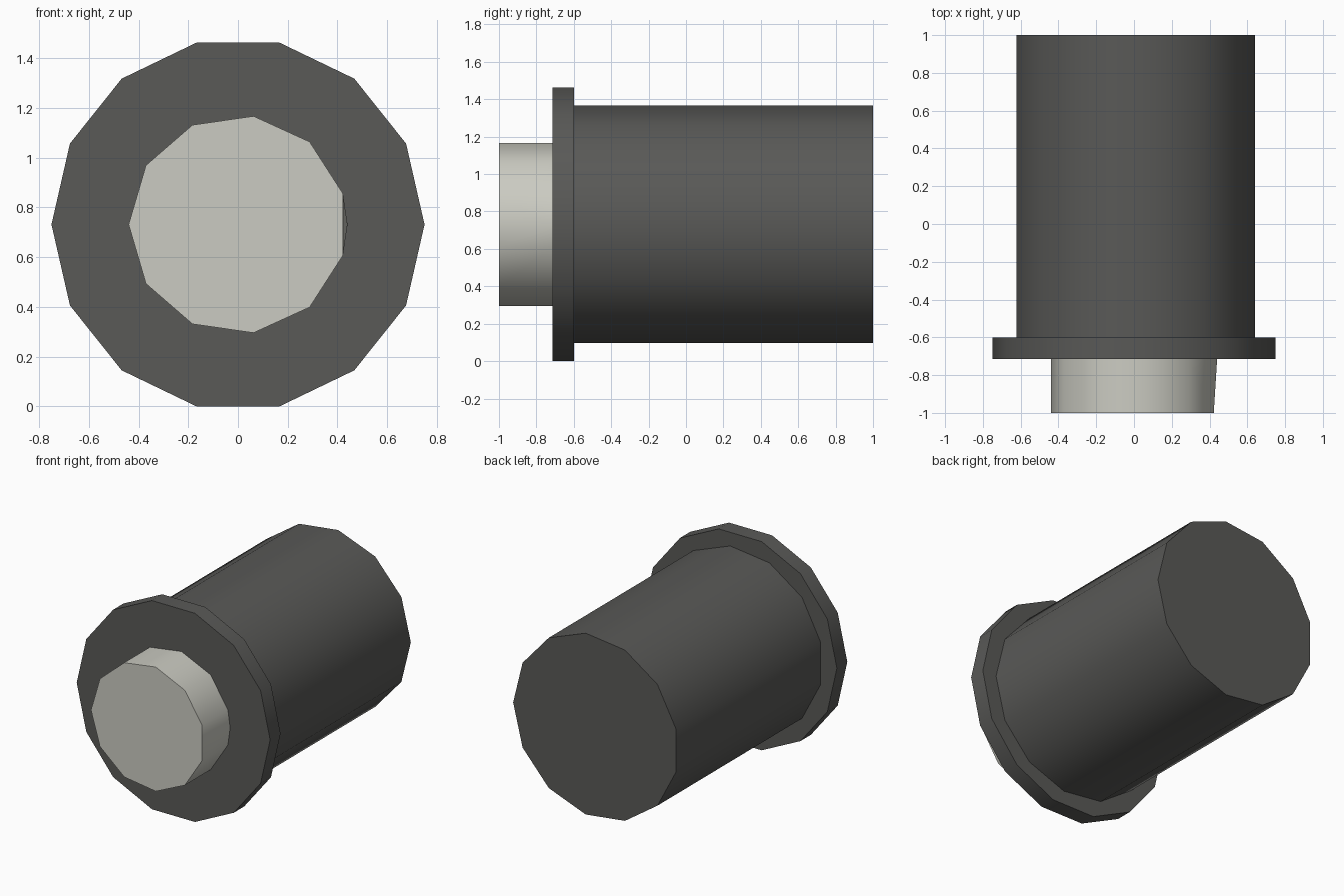
import bpy
import bmesh
from math import cos, sin, pi, radians

if "Cube" in bpy.data.objects:
    bpy.data.objects.remove(bpy.data.objects["Cube"])

CZ = 0.731  # height of the common axis


def material(name, color):
    m = bpy.data.materials.new(name)
    m.diffuse_color = color
    m.use_nodes = True
    m.node_tree.nodes["Principled BSDF"].inputs["Base Color"].default_value = m.diffuse_color
    return m


def ring_points(sides, radius, start=0.0):
    return [(radius * cos(start + 2 * pi * i / sides),
             radius * sin(start + 2 * pi * i / sides)) for i in range(sides)]


def prism(name, points, y0, y1, mat, front=True, back=True, tip=None):
    """Extrude a ring along y; tip adds one extra rear point after the last one."""
    bm = bmesh.new()
    a = [bm.verts.new((x, y0, CZ + z)) for x, z in points]
    b = [bm.verts.new((x, y1, CZ + z)) for x, z in points]
    n = len(points)
    rear = list(b)
    for i in range(n):
        j = (i + 1) % n
        if tip and j == 0:
            t = bm.verts.new((tip[0], y1, CZ + tip[1]))
            rear.append(t)
            bm.faces.new((a[i], a[j], t))
            bm.faces.new((a[i], t, b[i]))
            bm.faces.new((a[j], b[j], t))
        else:
            bm.faces.new((a[i], a[j], b[j], b[i]))
    if front:
        bm.faces.new(a)
    if back:
        bm.faces.new(rear[::-1])
    bmesh.ops.recalc_face_normals(bm, faces=bm.faces[:])
    me = bpy.data.meshes.new(name)
    bm.to_mesh(me)
    bm.free()
    me.materials.append(mat)
    ob = bpy.data.objects.new(name, me)
    bpy.context.collection.objects.link(ob)
    bpy.ops.object.select_all(action='DESELECT')
    ob.select_set(True)
    bpy.context.view_layer.objects.active = ob
    bpy.ops.object.shade_smooth_by_angle(angle=radians(45))
    return ob


dark = material("dark", (0.1, 0.1, 0.095, 1))
pale = material("pale", (0.6, 0.6, 0.54, 1))

# Long 13-sided barrel
prism("barrel", ring_points(13, 0.64), -0.60, 1.0, dark, front=False)

# 14-sided collar
prism("collar", ring_points(14, 0.75), -0.715, -0.60, dark)

# 11-sided plunger, its root spreading to one extra point on the +x side
prism("plunger", ring_points(11, 0.44, pi / 11), -1.0, -0.715, pale,
      back=False, tip=(0.44, 0.0))
